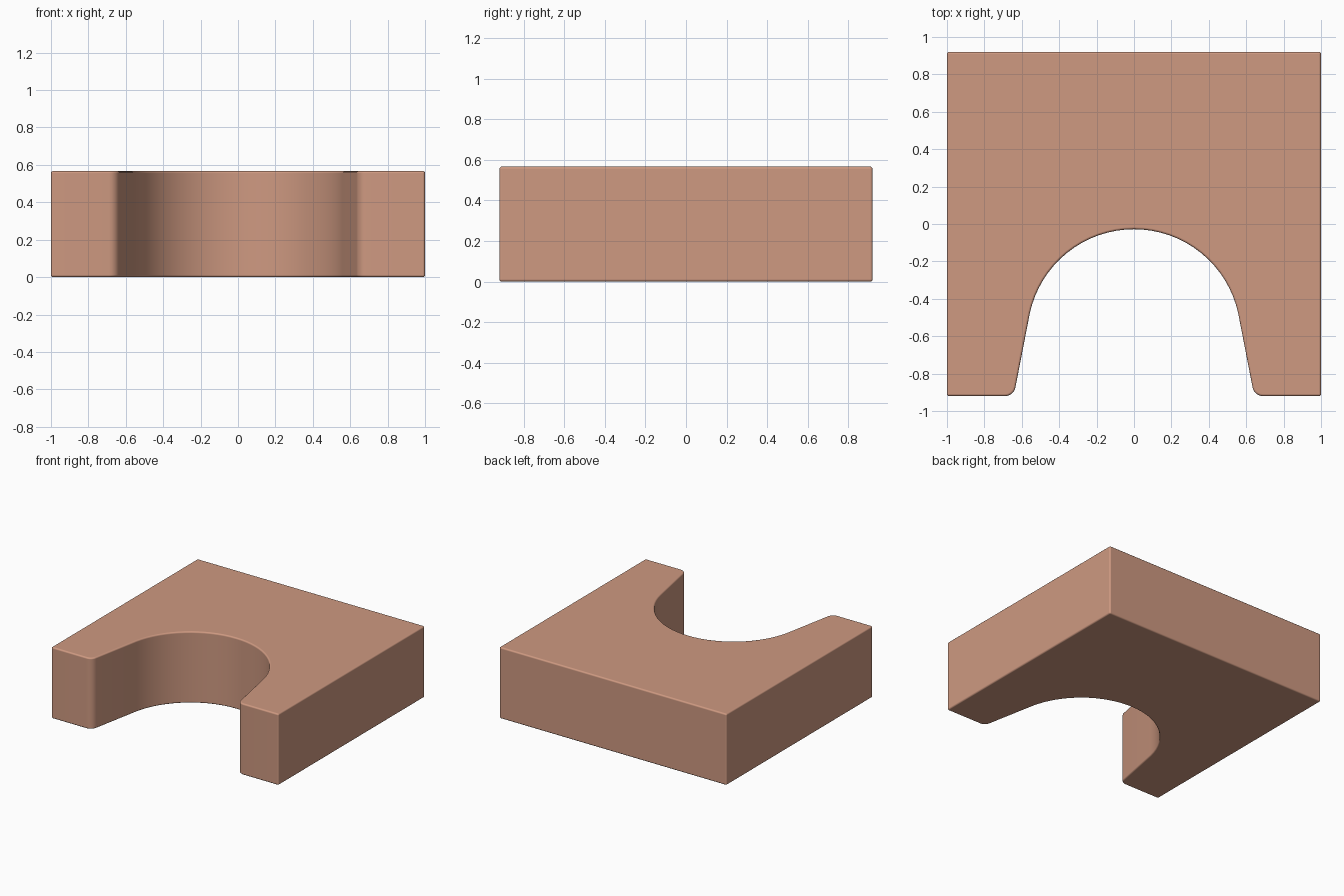
import bpy, bmesh
from math import cos, sin, radians

if "Cube" in bpy.data.objects:
    bpy.data.objects.remove(bpy.data.objects["Cube"])

HEIGHT, HALF_W, HALF_D = 0.567, 1.0, 0.92


def arc(cx, cy, r, start, end, steps):
    angles = [radians(start + (end - start) * i / steps) for i in range(steps + 1)]
    return [(cx + r * cos(a), cy + r * sin(a)) for a in angles]


# Right half of the outline: notch arch, slanted wall, rounded leg corner, outer corners
half = arc(0, -0.598, 0.57, 90, 12, 16)
half += arc(0.69, -0.863, 0.057, 191, 270, 6)
half += [(HALF_W, -HALF_D), (HALF_W, HALF_D)]
half = [(x, -HALF_D if y < -0.9199 else y) for x, y in half]
outline = half + [(-x, y) for x, y in reversed(half[1:])]

# Extrude the outline into a solid block
bm = bmesh.new()
face = bm.faces.new([bm.verts.new((x, y, 0)) for x, y in outline])
top = bmesh.ops.extrude_face_region(bm, geom=[face])["geom"]
bmesh.ops.translate(bm, vec=(0, 0, HEIGHT),
                    verts=[v for v in top if isinstance(v, bmesh.types.BMVert)])
bmesh.ops.recalc_face_normals(bm, faces=bm.faces)
mesh = bpy.data.meshes.new("notched_block")
bm.to_mesh(mesh)
bm.free()
block = bpy.data.objects.new("notched_block", mesh)
bpy.context.collection.objects.link(block)

# Small softened edges with smooth curved walls
block.select_set(True)
bpy.context.view_layer.objects.active = block
bpy.ops.object.shade_smooth()
bevel = block.modifiers.new("edge_bevel", 'BEVEL')
bevel.width = 0.012
bevel.segments = 3
bevel.limit_method = 'ANGLE'
bevel.angle_limit = radians(40)
bevel.use_clamp_overlap = False
bevel.harden_normals = True

# Terracotta colour
mat = bpy.data.materials.new("terracotta")
mat.diffuse_color = (0.62, 0.32, 0.22, 1)
mat.use_nodes = True
mat.node_tree.nodes["Principled BSDF"].inputs["Base Color"].default_value = mat.diffuse_color
mesh.materials.append(mat)
